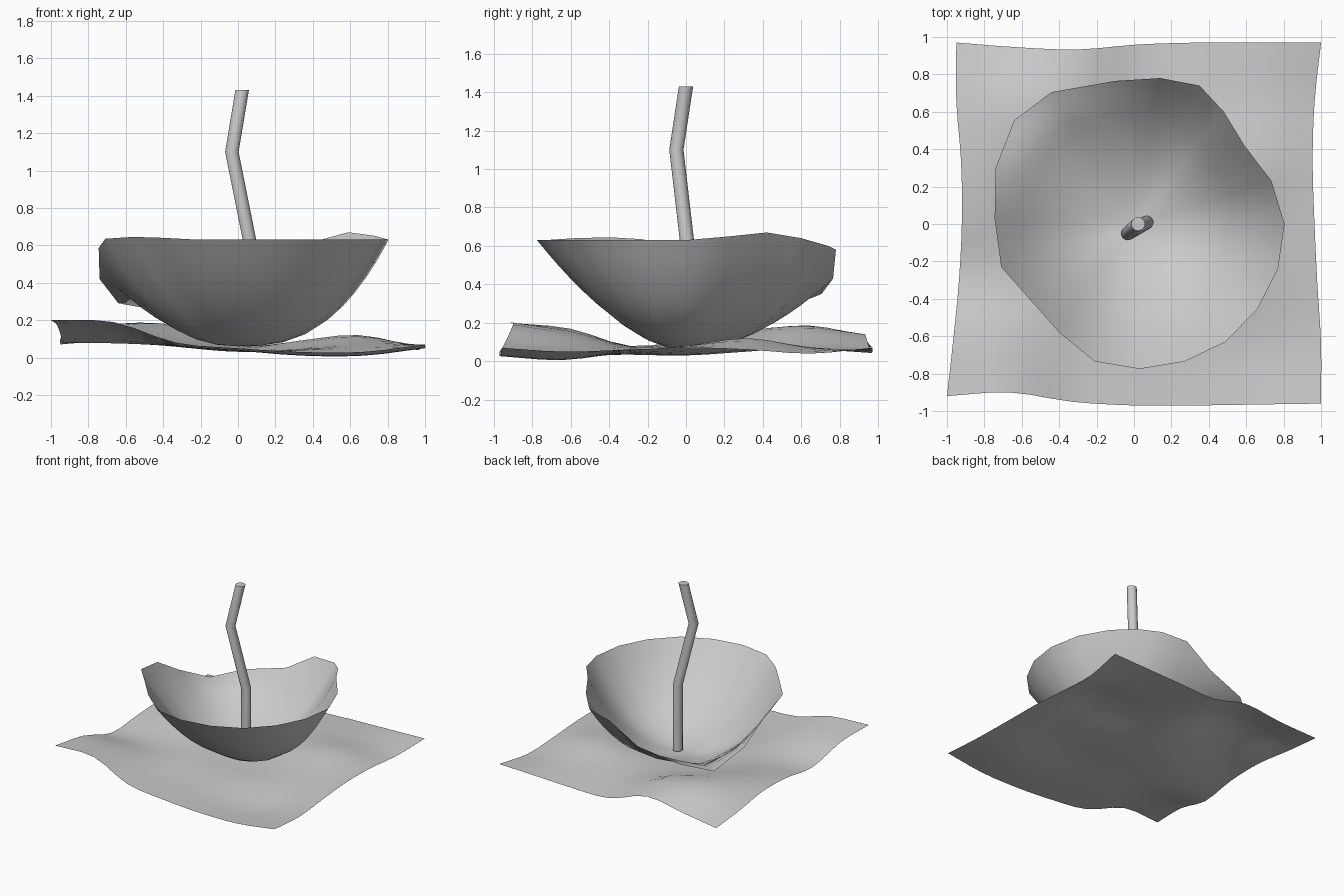
import bpy, bmesh
from mathutils import Vector

if "Cube" in bpy.data.objects:
    bpy.data.objects.remove(bpy.data.objects["Cube"])


def spline(vals, t):
    """Smooth value through evenly spaced controls, t in 0..1."""
    n = len(vals) - 1
    i = min(int(t * n), n - 1)
    f = t * n - i
    b, c = vals[i], vals[i + 1]
    a = vals[i - 1] if i > 0 else 2 * b - c
    d = vals[i + 2] if i + 2 <= n else 2 * c - b
    return b + 0.5 * f * (c - a + f * (2 * a - 5 * b + 4 * c - d + f * (3 * (b - c) + d - a)))


def finish(name, bm, angle=3.14):
    bmesh.ops.recalc_face_normals(bm, faces=bm.faces)
    me = bpy.data.meshes.new(name)
    bm.to_mesh(me)
    bm.free()
    ob = bpy.data.objects.new(name, me)
    bpy.context.collection.objects.link(ob)
    bpy.ops.object.select_all(action='DESELECT')
    ob.select_set(True)
    bpy.context.view_layer.objects.active = ob
    bpy.ops.object.shade_smooth_by_angle(angle=angle)
    return ob


# rippled ground sheet: wavy edges and a coarse height field (front row first)
LEFT = [-1, -.965, -.935, -.92, -.925, -.95, -.95]
RIGHT = [1, 1, .98, .965, .955, .965, 1]
FRONT = [-.92, -.90, -.95, -.97, -.97, -.965, -.96]
BACK = [.97, .945, .933, .96, .97, .97, .97]
HEIGHT = [
    [.20, .19, .08, .05, .03, .03, .07],
    [.17, .14, .06, .035, .01, .01, .05],
    [.08, .075, .06, .035, .04, .05, .06],
    [.11, .10, .055, .03, .05, .08, .07],
    [.12, .16, .09, .05, .09, .12, .06],
    [.10, .18, .17, .07, .07, .07, .04],
    [.07, .10, .14, .05, .05, .06, .07]]
N = 18
bm = bmesh.new()
grid = []
for j in range(N + 1):
    v = j / N
    row = []
    for i in range(N + 1):
        u = i / N
        x = spline(LEFT, v) * (1 - u) + spline(RIGHT, v) * u
        y = spline(FRONT, u) * (1 - v) + spline(BACK, u) * v
        z = spline([spline(r, u) for r in HEIGHT], v)
        row.append(bm.verts.new((x, y, max(z, 0))))
    grid.append(row)
for j in range(N):
    for i in range(N):
        bm.faces.new((grid[j][i], grid[j][i + 1], grid[j + 1][i + 1], grid[j + 1][i]))
finish("ground_sheet", bm)

# open bowl with sagging rim: x, y, z of the rim and steepness of the wall
RIM = [
    (.805, 0, .63, 2.7), (.735, .23, .65, 2.6), (.59, .42, .67, 2.5), (.48, .60, .64, 2.5),
    (.35, .74, .60, 2.4), (.14, .78, .58, 2.3), (-.10, .765, .43, 1.9), (-.44, .705, .35, 1.7),
    (-.64, .555, .29, 1.7), (-.74, .30, .42, 1.9), (-.745, .03, .585, 2.2), (-.71, -.23, .635, 2.1),
    (-.56, -.40, .645, 1.9), (-.40, -.58, .64, 1.75), (-.21, -.735, .63, 1.7), (.03, -.775, .63, 1.7),
    (.27, -.735, .63, 1.85), (.49, -.63, .63, 2.1), (.66, -.455, .63, 2.4), (.77, -.24, .63, 2.6)]
LIP = {7: .86, 8: .78, 9: .9}   # where the sagging part flattens into a lip
BASE = .06


def wall(k, t):
    x, y, z, p = RIM[k]
    s = LIP.get(k, 1)
    top = z if s == 1 else z - .025
    h = BASE + (top - BASE) * min(t / s, 1) ** p
    if t > s:
        h += .025 * (t - s) / (1 - s)
    return x * t, y * t, h


bm = bmesh.new()
n = len(RIM)
rings = [[bm.verts.new(wall(k, t)) for k in range(n)]
         for t in (.15, .3, .45, .6, .7, .78, .86, .93, 1)]
bottom = bm.verts.new((0, 0, BASE))
for k in range(n):
    m = (k + 1) % n
    bm.faces.new((bottom, rings[0][k], rings[0][m]))
    for a, b in zip(rings, rings[1:]):
        bm.faces.new((a[k], b[k], b[m], a[m]))
finish("bowl", bm)

# bent stem: a capped round tube along a kinked path
PATH = [Vector(p) for p in ((.067, .01, .07), (.067, .008, .6), (-.033, -.05, 1.1), (.022, 0, 1.43))]
bm = bmesh.new()
loops = []
for p in PATH:
    ring = bmesh.ops.create_circle(bm, segments=14, radius=.037)["verts"]
    bmesh.ops.translate(bm, verts=ring, vec=p)
    loops.append(ring)
for a, b in zip(loops, loops[1:]):
    for k in range(14):
        m = (k + 1) % 14
        bm.faces.new((a[k], a[m], b[m], b[k]))
bm.faces.new(loops[0])
bm.faces.new(loops[-1])
finish("stem", bm, .6)
